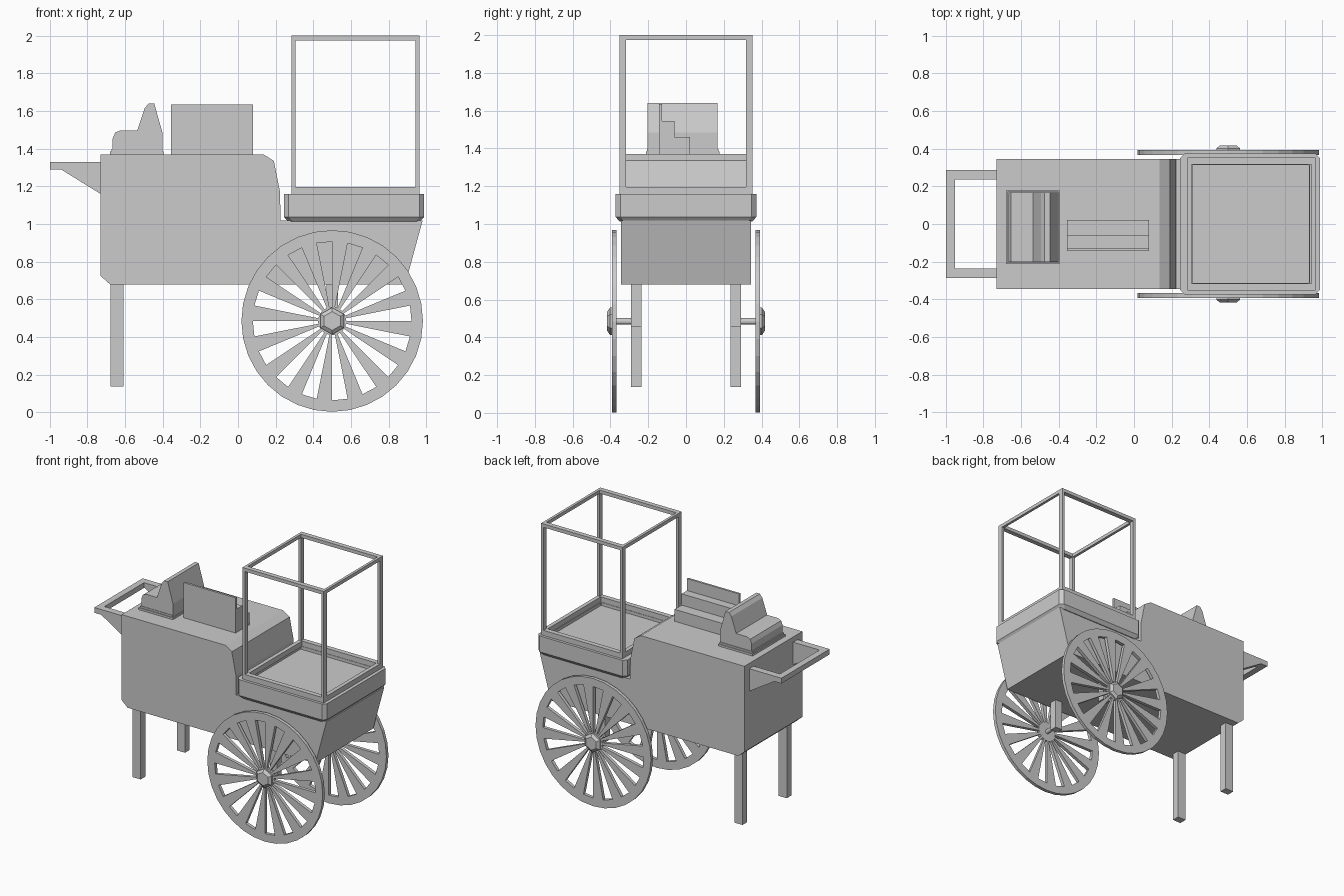
import bpy, bmesh, math
from mathutils import Vector

if "Cube" in bpy.data.objects:
    bpy.data.objects.remove(bpy.data.objects["Cube"])


def finish(name, bm):
    bmesh.ops.recalc_face_normals(bm, faces=bm.faces)
    me = bpy.data.meshes.new(name)
    bm.to_mesh(me)
    bm.free()
    ob = bpy.data.objects.new(name, me)
    bpy.context.collection.objects.link(ob)
    return ob


def prism(name, pts, lo, hi, axis):
    """Extrude a 2D profile: axis 'y' takes (x, z) points, axis 'x' takes (y, z)."""
    bm = bmesh.new()
    put = (lambda p, t: (p[0], t, p[1])) if axis == 'y' else (lambda p, t: (t, p[0], p[1]))
    f = bm.faces.new([bm.verts.new(put(p, lo)) for p in pts])
    ext = bmesh.ops.extrude_face_region(bm, geom=[f])['geom']
    move = Vector((0, hi - lo, 0)) if axis == 'y' else Vector((hi - lo, 0, 0))
    bmesh.ops.translate(bm, vec=move, verts=[g for g in ext if isinstance(g, bmesh.types.BMVert)])
    # keep the starting cap so the solid is closed
    if not f.is_valid:
        bmesh.ops.holes_fill(bm, edges=bm.edges)
    elif all(len(e.link_faces) == 1 for e in bm.edges):
        bmesh.ops.holes_fill(bm, edges=bm.edges)
    bmesh.ops.holes_fill(bm, edges=[e for e in bm.edges if e.is_boundary])
    return finish(name, bm)


def box(name, x0, x1, y0, y1, z0, z1):
    return prism(name, [(x0, z0), (x1, z0), (x1, z1), (x0, z1)], y0, y1, 'y')


def loft(name, rings):
    """Skin a list of equal-length closed loops and cap both ends."""
    bm = bmesh.new()
    loops = [[bm.verts.new(p) for p in r] for r in rings]
    n = len(loops[0])
    for a, b in zip(loops, loops[1:]):
        for i in range(n):
            bm.faces.new((a[i], a[(i + 1) % n], b[(i + 1) % n], b[i]))
    bm.faces.new(loops[0])
    bm.faces.new(loops[-1])
    return finish(name, bm)


# Main cart body
prism('cart_body', [(-.73, 1.37), (.135, 1.37), (.19, 1.335), (.223, 1.17), (.226, 1.018),
                    (.98, 1.018), (.888, .68), (-.68, .68), (-.73, .725)], -.345, .345, 'y')


# Chamfered display tray with a recessed floor
def octagon(inset, z, c=.025):
    hx, hy = .372 - inset, .373 - inset
    pts = [(hx, hy - c), (hx - c, hy), (c - hx, hy), (-hx, hy - c),
           (-hx, c - hy), (c - hx, -hy), (hx - c, -hy), (hx, c - hy)]
    return [(.616 + x, y, z) for x, y in pts]


loft('display_tray', [octagon(.022, 1.012), octagon(0, 1.038), octagon(0, 1.158),
                      octagon(.06, 1.158, .002), octagon(.06, 1.135, .002)])

# Display frame: base curb, four posts, top rails
X0, X1, Y = .284, .963, .353


def ring(name, wx, wy, z0, z1):
    for tag, s in (('front', -1), ('back', 1)):
        a, b = sorted((s * Y, s * (Y - wy)))
        box(f'{name}_{tag}', X0, X1, a, b, z0, z1)
    box(f'{name}_left', X0, X0 + wx, wy - Y, Y - wy, z0, z1)
    box(f'{name}_right', X1 - wx, X1, wy - Y, Y - wy, z0, z1)


ring('frame_curb', .03, .037, 1.157, 1.197)
ring('frame_top_rail', .02, .036, 1.974, 2.0)
for x in (X0, X1 - .02):
    for y in (-Y, Y - .036):
        box('frame_post', x, x + .02, y, y + .036, 1.197, 1.974)

# Push handle: two bracket arms and a grip
for s in (-1, 1):
    a, b = sorted((s * .236, s * .288))
    prism('handle_arm', [(-.95, 1.33), (-.73, 1.33), (-.73, 1.16), (-.94, 1.29), (-.95, 1.29)], a, b, 'y')
box('handle_grip', -.998, -.95, -.288, .288, 1.29, 1.33)

# Cash register on its plinth
box('register_plinth', -.68, -.395, -.213, .178, 1.37, 1.385)
box('register_base', -.672, -.402, -.207, .172, 1.385, 1.398)
prism('register_body', [(-.665, 1.398), (-.665, 1.455), (-.652, 1.485), (-.625, 1.497), (-.535, 1.497),
                        (-.495, 1.615), (-.475, 1.64), (-.445, 1.64), (-.401, 1.485), (-.401, 1.398)],
      -.203, .166, 'y')

# Stepped shelf
prism('stepped_shelf', [(-.143, 1.37), (-.143, 1.635), (-.127, 1.635), (-.127, 1.545), (-.062, 1.545),
                        (-.062, 1.46), (.022, 1.46), (.022, 1.37)], -.355, .08, 'x')

# Wheels: 32-sided, every other sector open between hub and rim
CX, CZ = .5, .485


def circle(r, y, n=32, start=0.0):
    return [(CX + r * math.cos(start + i * math.tau / n), y, CZ + r * math.sin(start + i * math.tau / n))
            for i in range(n)]


def wheel(s):
    bm = bmesh.new()
    inner, mid, outer = [[bm.verts.new(p) for p in circle(r, s * .367)] for r in (.075, .421, .482)]
    bm.faces.new(inner)
    for i in range(32):
        j = (i + 1) % 32
        bm.faces.new((mid[i], mid[j], outer[j], outer[i]))
        if i % 2:
            bm.faces.new((inner[i], inner[j], mid[j], mid[i]))
    ext = bmesh.ops.extrude_face_region(bm, geom=bm.faces[:], use_keep_orig=True)['geom']
    bmesh.ops.translate(bm, vec=(0, s * .025, 0), verts=[g for g in ext if isinstance(g, bmesh.types.BMVert)])
    finish('wheel', bm)


for s in (-1, 1):
    wheel(s)
    # Hexagonal hub cap
    loft('hub_cap', [circle(r, s * y, 6, math.pi / 2) for r, y in
                     ((.072, .388), (.072, .402), (.05, .418))])
    # Axle stub and its hanger
    loft('axle', [circle(.017, s * y, 12) for y in (.25, .37)])
    a, b = sorted((s * .236, s * .292))
    box('axle_hanger', .47, .53, a, b, .455, .69)
    # Rest leg
    box('rest_leg', -.676, -.608, a, b, .138, .69)
